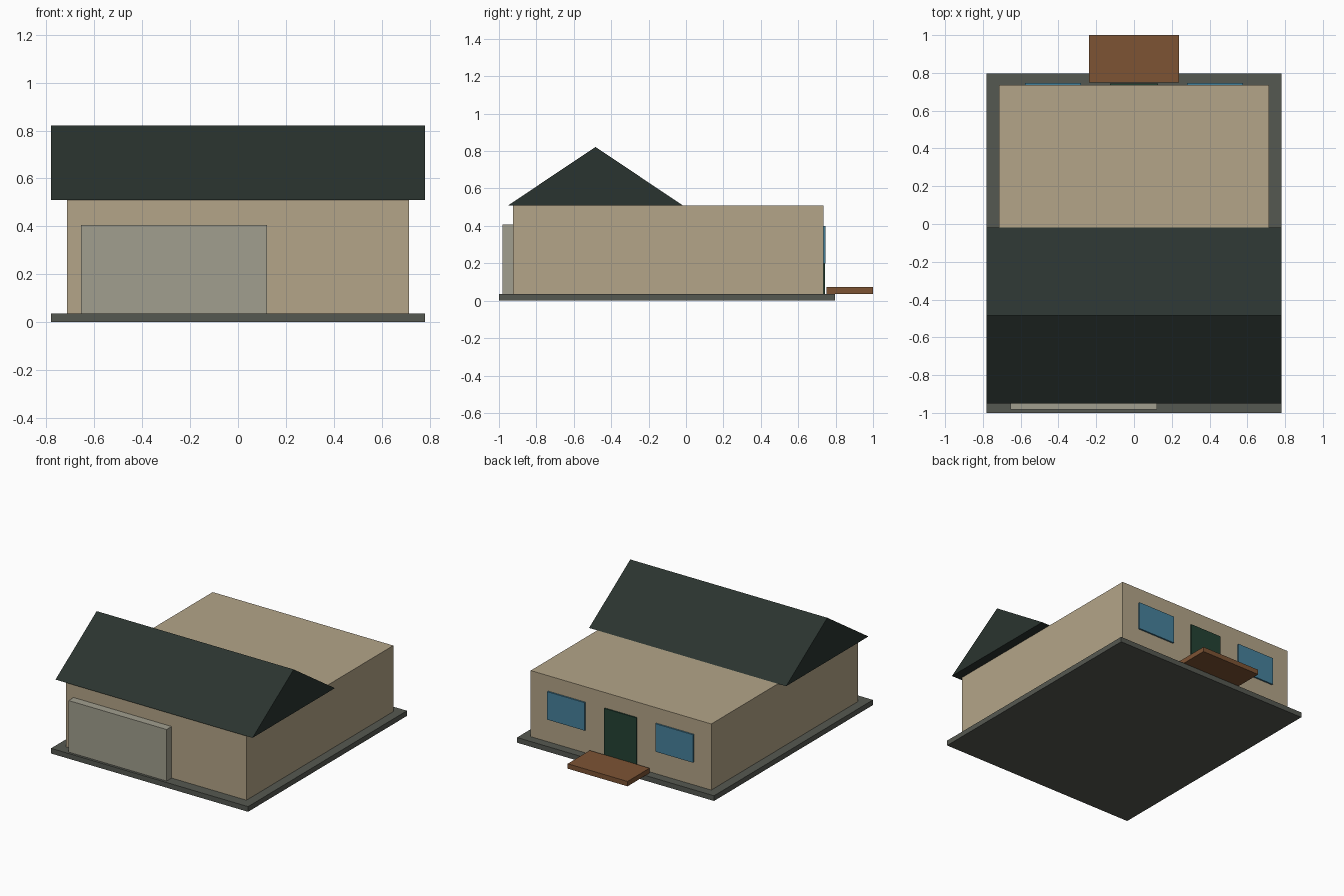
import bpy, bmesh

if "Cube" in bpy.data.objects:
    bpy.data.objects.remove(bpy.data.objects["Cube"])


def material(name, rgb):
    # 8-bit sRGB to linear diffuse colour
    mat = bpy.data.materials.new(name)
    mat.diffuse_color = [(c / 255) ** 2.2 for c in rgb] + [1]
    mat.use_nodes = True
    mat.node_tree.nodes["Principled BSDF"].inputs["Base Color"].default_value = mat.diffuse_color
    return mat


def add_object(name, bm, mat):
    bmesh.ops.recalc_face_normals(bm, faces=bm.faces)
    mesh = bpy.data.meshes.new(name)
    bm.to_mesh(mesh)
    bm.free()
    mesh.materials.append(mat)
    obj = bpy.data.objects.new(name, mesh)
    bpy.context.collection.objects.link(obj)
    return obj


def box(name, xs, ys, zs, mat):
    bm = bmesh.new()
    bmesh.ops.create_cube(bm, size=1)
    for v in bm.verts:
        v.co = [r[0] if c < 0 else r[1] for c, r in zip(v.co, (xs, ys, zs))]
    return add_object(name, bm, mat)


def prism(name, profile, x0, x1, mat):
    # extrude a y-z profile along x
    bm = bmesh.new()
    face = bm.faces.new([bm.verts.new((x0, y, z)) for y, z in profile])
    ext = bmesh.ops.extrude_face_region(bm, geom=[face], use_keep_orig=True)
    verts = [g for g in ext["geom"] if isinstance(g, bmesh.types.BMVert)]
    bmesh.ops.translate(bm, verts=verts, vec=(x1 - x0, 0, 0))
    return add_object(name, bm, mat)


stone = material("stone", (86, 89, 82))
plaster = material("plaster", (178, 163, 135))
tiles = material("roof_tiles", (46, 55, 51))
shutter = material("shutter", (160, 157, 141))
paint = material("door_paint", (40, 68, 55))
glass = material("glass", (72, 128, 154))
wood = material("wood", (124, 84, 55))

FLOOR, TOP, BACK = 0.037, 0.51, 0.735

# slab and house body
box("foundation", (-0.78, 0.78), (-1, 0.797), (0, FLOOR), stone)
box("walls", (-0.715, 0.715), (-0.925, BACK), (FLOOR, TOP), plaster)

# gable roof over the front half
prism("gable_roof", [(-0.95, TOP), (-0.018, TOP), (-0.484, 0.822)], -0.78, 0.78, tiles)

# garage door on the front
box("garage_door", (-0.655, 0.122), (-0.982, -0.925), (FLOOR, 0.406), shutter)

# back door, windows and step
box("back_door", (-0.127, 0.127), (BACK, 0.744), (FLOOR, 0.4), paint)
for side, xs in (("left", (-0.577, -0.28)), ("right", (0.28, 0.577))):
    box(side + "_window", xs, (BACK, 0.746), (0.2, 0.4), glass)
box("back_step", (-0.237, 0.237), (0.75, 1), (FLOOR, 0.072), wood)
